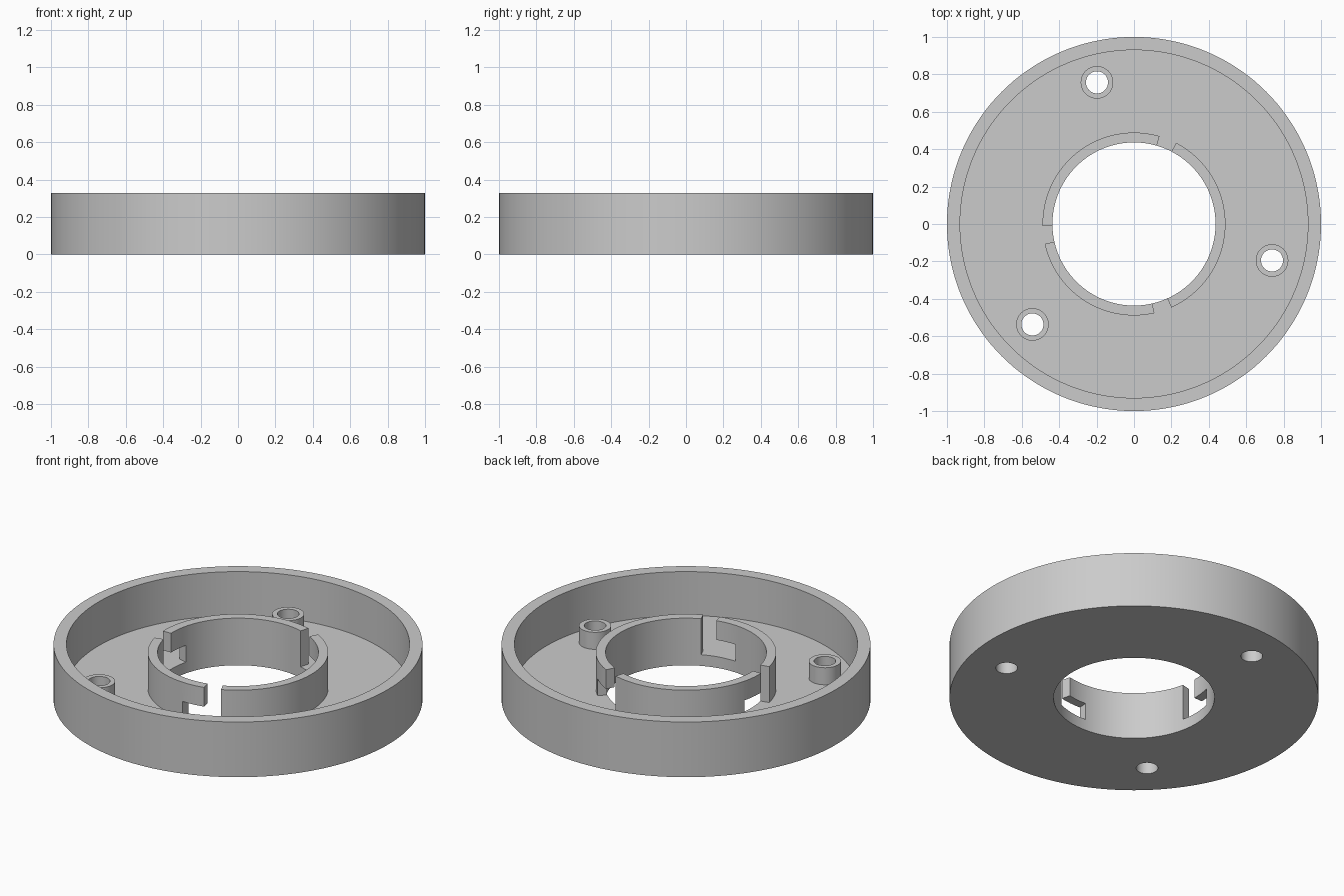
import bpy, bmesh, math

if "Cube" in bpy.data.objects:
    bpy.data.objects.remove(bpy.data.objects["Cube"])

FLOOR = 0.067            # floor thickness
RING_IN, RING_OUT = 0.436, 0.489
SLOT_TOP = 0.167
RING_TOP = 0.282

grey = bpy.data.materials.new("grey_plastic")
grey.diffuse_color = (0.6, 0.6, 0.6, 1)
grey.use_nodes = True
grey.node_tree.nodes["Principled BSDF"].inputs["Base Color"].default_value = grey.diffuse_color


def make_object(name, bm):
    bmesh.ops.recalc_face_normals(bm, faces=bm.faces)
    mesh = bpy.data.meshes.new(name)
    bm.to_mesh(mesh)
    bm.free()
    mesh.materials.append(grey)
    obj = bpy.data.objects.new(name, mesh)
    bpy.context.collection.objects.link(obj)
    return obj


def sweep(name, profile, steps, start=0.0, end=360.0, at=(0, 0)):
    """Turn a closed (radius, z) profile around the z axis, fully or in part."""
    bm = bmesh.new()
    full = end - start >= 360
    rows = []
    for i in range(steps if full else steps + 1):
        a = math.radians(start + (end - start) * i / steps)
        rows.append([bm.verts.new((at[0] + r * math.cos(a), at[1] + r * math.sin(a), z))
                     for r, z in profile])
    n = len(profile)
    for i in range(steps):
        p, q = rows[i], rows[(i + 1) % len(rows)]
        for j in range(n):
            k = (j + 1) % n
            bm.faces.new((p[j], q[j], q[k], p[k]))
    if not full:
        bm.faces.new(rows[0])
        bm.faces.new(rows[-1])
    return make_object(name, bm)


def box_profile(r0, r1, z0, z1):
    return [(r0, z0), (r1, z0), (r1, z1), (r0, z1)]


def cut(obj, cutter):
    mod = obj.modifiers.new("cut", 'BOOLEAN')
    mod.operation, mod.solver, mod.object = 'DIFFERENCE', 'EXACT', cutter
    cutter.hide_render = True
    bpy.context.view_layer.objects.active = obj
    bpy.ops.object.modifier_apply(modifier=mod.name)
    bpy.data.objects.remove(cutter)


# Round dish: floor with centre opening and raised outer wall
dish = sweep("dish", [(RING_IN, 0), (1, 0), (1, 0.33), (0.93, 0.33),
                      (0.93, FLOOR), (RING_IN, FLOOR)], 144)

# Inner collar with three L-shaped locking slots
collar = sweep("collar", box_profile(RING_IN, RING_OUT, FLOOR, RING_TOP), 144)
for gap in (62.6, 181.4, 282.9):
    cut(collar, sweep("entry_cutter", box_profile(0.4, 0.53, 0.04, 0.4), 8, gap, gap + 11.2))
    cut(collar, sweep("run_cutter", box_profile(0.39, 0.54, 0.03, SLOT_TOP), 16,
                      gap - 16, gap + 5.3))

# Screw bosses with holes running through the floor
parts = [dish, collar]
for i, (x, y) in enumerate([(-0.198, 0.757), (0.738, -0.195), (-0.543, -0.537)]):
    bm = bmesh.new()
    bmesh.ops.create_cone(bm, cap_ends=True, segments=48, radius1=0.059, radius2=0.059, depth=0.4)
    bmesh.ops.translate(bm, verts=bm.verts, vec=(x, y, 0))
    cut(dish, make_object("hole_cutter", bm))
    parts.append(sweep(f"screw_boss_{i + 1}", box_profile(0.059, 0.087, FLOOR, 0.169), 48, at=(x, y)))

# Smooth round walls, crisp edges
bpy.ops.object.select_all(action='DESELECT')
for obj in parts:
    obj.select_set(True)
bpy.context.view_layer.objects.active = dish
bpy.ops.object.shade_smooth_by_angle(angle=math.radians(30))
